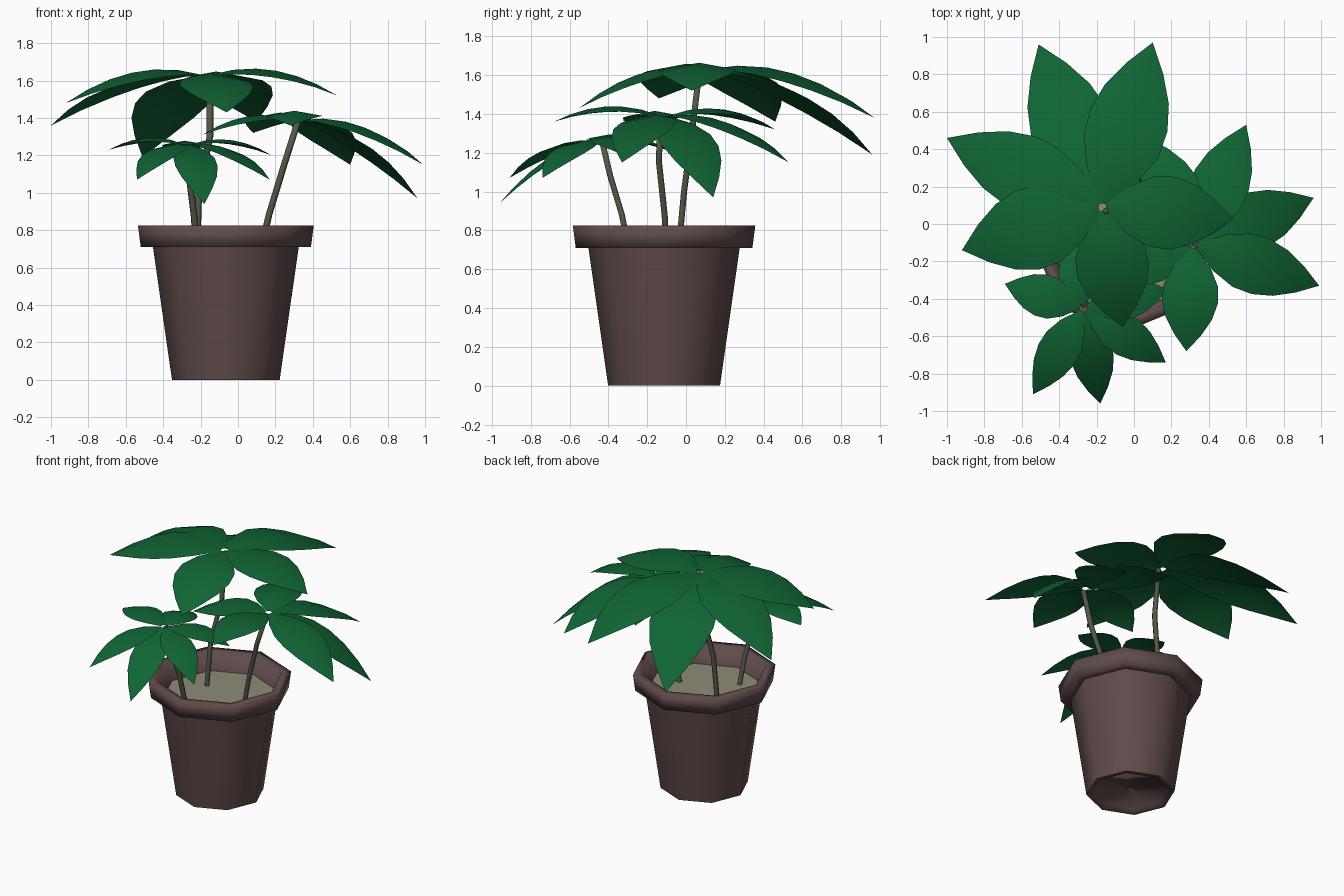
import bpy, bmesh, math
from mathutils import Vector

if "Cube" in bpy.data.objects:
    bpy.data.objects.remove(bpy.data.objects["Cube"])


def material(name, rgb):
    m = bpy.data.materials.new(name)
    m.diffuse_color = (*rgb, 1)
    m.use_nodes = True
    m.node_tree.nodes["Principled BSDF"].inputs["Base Color"].default_value = m.diffuse_color
    return m


CLAY = material("dark clay", (0.115, 0.071, 0.069))
SOIL = material("pale soil", (0.27, 0.26, 0.18))
LEAF = material("deep green", (0.005, 0.127, 0.034))
STEM = material("stem olive", (0.085, 0.10, 0.062))


def finish(bm, name, mat, smooth=True):
    bmesh.ops.recalc_face_normals(bm, faces=bm.faces)
    me = bpy.data.meshes.new(name)
    bm.to_mesh(me)
    bm.free()
    for p in me.polygons:
        p.use_smooth = smooth
    me.materials.append(mat)
    ob = bpy.data.objects.new(name, me)
    bpy.context.collection.objects.link(ob)
    return ob


def lathe(name, profile, mat, closed=False, center=(-0.065, -0.113), sides=8):
    bm = bmesh.new()
    rings = [[bm.verts.new((center[0] + r * math.cos(math.tau * k / sides),
                            center[1] + r * math.sin(math.tau * k / sides), z))
              for k in range(sides)] for r, z in profile]
    pairs = list(zip(rings, rings[1:]))
    if closed:
        pairs.append((rings[-1], rings[0]))
    for a, b in pairs:
        for k in range(sides):
            n = (k + 1) % sides
            bm.faces.new((a[k], a[n], b[n], b[k]))
    return finish(bm, name, mat)


# pot: tapered octagonal body, rim, inner wall, base and soil
lathe("pot_body", [(0.288, 0), (0.39, 0.712)], CLAY)
lathe("pot_base", [(0.288, 0), (0.26, 0.0), (0.25, 0.025), (0.03, 0.025), (0.02, 0.04), (0.001, 0.04)], CLAY)
lathe("pot_rim", [(0.385, 0.71), (0.455, 0.71), (0.47, 0.825), (0.41, 0.825), (0.375, 0.68)], CLAY)
lathe("soil", [(0.385, 0.695), (0.001, 0.695)], SOIL)


def stem(name, pts, r=0.018, sides=6):
    bm = bmesh.new()
    rings = []
    for x, y, z in pts:
        rings.append([bm.verts.new((x + r * math.cos(math.tau * k / sides),
                                    y + r * math.sin(math.tau * k / sides), z))
                      for k in range(sides)])
    for a, b in zip(rings, rings[1:]):
        for k in range(sides):
            n = (k + 1) % sides
            bm.faces.new((a[k], a[n], b[n], b[k]))
    bm.faces.new(rings[-1])
    finish(bm, name, STEM)


WIDTHS = [(0, 0.10), (0.18, 0.66), (0.36, 0.97), (0.52, 1.0),
          (0.68, 0.83), (0.84, 0.48), (1, 0.0)]


def leaf(name, base, tip, width):
    # arched blade, slightly raised along the midrib
    base, tip = Vector(base), Vector(tip)
    flat = (tip - base).to_2d()
    side = Vector((-flat.y, flat.x, 0)).normalized()
    lift = 0.115 * (tip - base).length
    bm = bmesh.new()
    rows = []
    for t, w in WIDTHS:
        c = base.lerp(tip, t)
        c.z += 4 * lift * t * (1 - t)
        h = w * width / 2
        if h == 0:
            rows.append([bm.verts.new(c)])
            continue
        rows.append([bm.verts.new(c + side * h * s - Vector((0, 0, 0.18 * h * abs(s))))
                     for s in (-1, 0, 1)])
    for a, b in zip(rows, rows[1:]):
        for k in range(2):
            if len(b) == 1:
                bm.faces.new((a[k], a[k + 1], b[0]))
            else:
                bm.faces.new((a[k], a[k + 1], b[k + 1], b[k]))
    for f in bm.faces:
        f.normal_update()
    if sum(f.normal.z for f in bm.faces) < 0:
        bmesh.ops.reverse_faces(bm, faces=bm.faces)
    me = bpy.data.meshes.new(name)
    bm.to_mesh(me)
    bm.free()
    for p in me.polygons:
        p.use_smooth = True
    me.materials.append(LEAF)
    bpy.context.collection.objects.link(bpy.data.objects.new(name, me))


# crowns: stem path, hub and leaf tips with widths
CROWNS = {
    "tall": ([(-0.22, -0.04, 0.68), (-0.21, -0.01, 1.0), (-0.15, 0.03, 1.3), (-0.15, 0.07, 1.63)],
             (-0.17, 0.09, 1.63),
             [(-0.51, 0.96, 1.19, 0.43), (0.10, 0.97, 1.38, 0.43), (-1.0, 0.46, 1.36, 0.40),
              (-0.92, -0.14, 1.48, 0.44), (0.53, 0.03, 1.52, 0.39), (-0.06, -0.55, 1.43, 0.39)]),
    "right": ([(0.12, -0.10, 0.68), (0.165, -0.11, 0.88), (0.25, -0.14, 1.16), (0.32, -0.13, 1.38)],
              (0.32, -0.11, 1.39),
              [(0.60, 0.53, 1.15, 0.31), (0.96, 0.14, 0.97, 0.31), (0.99, -0.33, 1.15, 0.31),
               (0.28, -0.68, 1.36, 0.30), (0.08, 0.46, 1.32, 0.31), (-0.19, -0.24, 1.31, 0.30)]),
    "small": ([(-0.22, -0.29, 0.68), (-0.235, -0.33, 0.88), (-0.26, -0.39, 1.08), (-0.27, -0.43, 1.25)],
              (-0.27, -0.45, 1.26),
              [(-0.69, -0.32, 1.23, 0.23), (-0.54, -0.91, 1.07, 0.22), (-0.18, -0.96, 0.94, 0.23),
               (0.17, -0.74, 1.07, 0.22), (0.18, -0.35, 1.20, 0.22), (-0.31, -0.06, 1.20, 0.23)]),
}
for name, (path, hub, tips) in CROWNS.items():
    stem(name + "_stem", path)
    for i, (x, y, z, w) in enumerate(tips):
        base = Vector(hub)
        base += Vector((x - base.x, y - base.y, 0)).normalized() * 0.02
        leaf(f"{name}_leaf_{i + 1}", base, (x, y, z), w)
